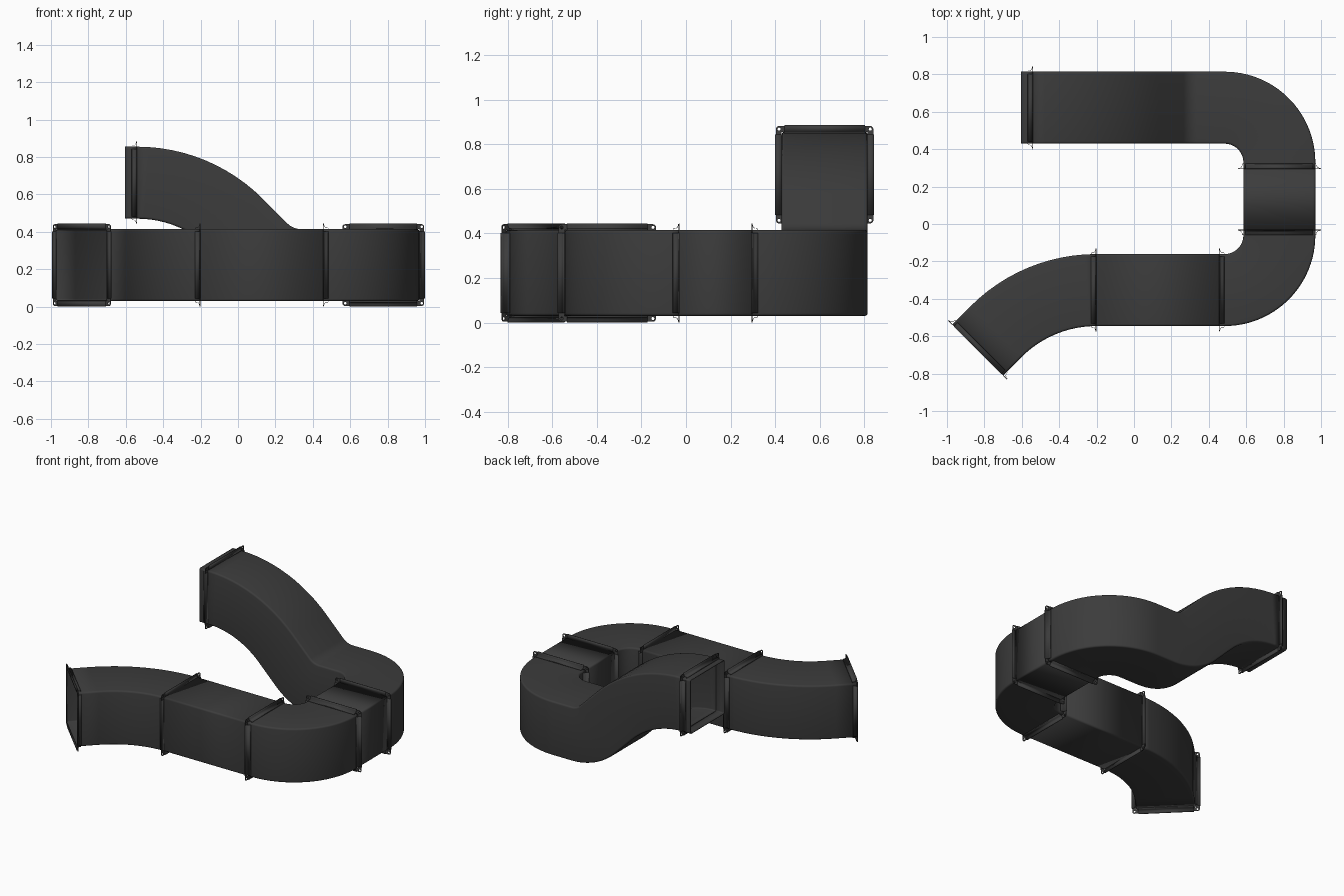
import bpy, bmesh, math
from mathutils import Vector, Matrix

if "Cube" in bpy.data.objects:
    bpy.data.objects.remove(bpy.data.objects["Cube"])

HALF = 0.1925      # half width of the square duct
UP = Vector((0, 0, 1))

metal = bpy.data.materials.new("dark_metal")
metal.diffuse_color = (0.045, 0.045, 0.045, 1)
metal.use_nodes = True
metal.node_tree.nodes["Principled BSDF"].inputs["Base Color"].default_value = metal.diffuse_color


def finish(obj, thick=0, offset=0):
    if obj.name not in bpy.context.collection.objects:
        bpy.context.collection.objects.link(obj)
    obj.data.materials.clear()
    obj.data.materials.append(metal)
    if thick:
        m = obj.modifiers.new("sheet", 'SOLIDIFY')
        m.thickness, m.offset = thick, offset
    bpy.ops.object.select_all(action='DESELECT')
    obj.select_set(True)
    bpy.context.view_layer.objects.active = obj
    bpy.ops.object.shade_smooth_by_angle(angle=math.radians(35))


def frame(t):
    up = (UP - t * UP.dot(t)).normalized()
    return t.cross(up), up


def rounded_corner(cx, cy, r, start, n=4):
    return [(cx + r * math.cos(a), cy + r * math.sin(a))
            for a in (start + math.pi / 2 * k / n for k in range(n + 1))]


SECTION = []
for k, (sx, sy) in enumerate([(1, 1), (-1, 1), (-1, -1), (1, -1)]):
    c = HALF - 0.012
    SECTION += rounded_corner(sx * c, sy * c, 0.012, k * math.pi / 2)

# Moving point that draws the centre line of the run
pos = Vector((-0.836, -0.674, 0.2225))
heading = Vector((1, 1, 0)).normalized()


def duct(name, *moves):
    """moves: ('line', length) or ('turn' / 'pitch', radius, degrees)"""
    global pos, heading
    stations = [(pos.copy(), heading.copy())]
    for kind, *v in moves:
        if kind == 'line':
            pos = pos + heading * v[0]
            stations.append((pos.copy(), heading.copy()))
            continue
        radius, ang = v[0], math.radians(v[1])
        axis = UP if kind == 'turn' else frame(heading)[0]
        centre = pos + axis.cross(heading) * radius * (1 if ang > 0 else -1)
        p0, h0 = pos.copy(), heading.copy()
        n = max(12, int(abs(v[1]) / 3.5))
        for i in range(1, n + 1):
            rot = Matrix.Rotation(ang * i / n, 3, axis)
            pos, heading = centre + rot @ (p0 - centre), rot @ h0
            stations.append((pos.copy(), heading.copy()))
    bm = bmesh.new()
    rings = []
    for p, t in stations:
        side, up = frame(t)
        rings.append([bm.verts.new(p + side * x + up * y) for x, y in SECTION])
    m = len(SECTION)
    for a, b in zip(rings, rings[1:]):
        for j in range(m):
            bm.faces.new((a[j], b[j], b[(j + 1) % m], a[(j + 1) % m]))
    me = bpy.data.meshes.new(name)
    bm.to_mesh(me)
    bm.free()
    finish(bpy.data.objects.new(name, me), 0.005, -1)


# Folded sheet profile: (distance from joint, height above duct)
FOLD = [(0, 0), (0, 0.029), (0.003, 0.029), (0.005, 0.019), (0.009, 0.011),
        (0.015, 0.007), (0.026, 0.006), (0.028, 0)]


def flange(name, p, t, foot):
    """Flange at p with its foot lying along t * foot"""
    f = t * foot
    up = frame(t)[1]
    side = up.cross(f)
    mat = Matrix((side, up, f)).transposed().to_4x4()
    mat.translation = p
    # Four folded bars, open at their ends
    bm = bmesh.new()
    for k in range(4):
        rot = Matrix.Rotation(k * math.pi / 2, 3, 'Z')
        rows = [[bm.verts.new(mat @ (rot @ Vector((s, HALF + h, d)))) for d, h in FOLD]
                for s in (-0.18, 0.18)]
        for i in range(len(FOLD) - 1):
            bm.faces.new((rows[0][i], rows[1][i], rows[1][i + 1], rows[0][i + 1]))
    me = bpy.data.meshes.new(name + "_bars")
    bm.to_mesh(me)
    bm.free()
    finish(bpy.data.objects.new(name + "_bars", me), 0.002, 0)
    # Four corner plates with bolt holes
    cu = bpy.data.curves.new(name, 'CURVE')
    cu.dimensions, cu.fill_mode, cu.extrude = '2D', 'BOTH', 0.0015

    def loop(pts, k):
        rot = Matrix.Rotation(k * math.pi / 2, 3, 'Z')
        sp = cu.splines.new('POLY')
        sp.points.add(len(pts) - 1)
        for q, (x, y) in zip(sp.points, pts):
            q.co = (*(rot @ Vector((x, y, 0))), 1)
        sp.use_cyclic_u = True

    out, leg = 0.2185, 0.155
    for k in range(4):
        loop([(HALF, leg), (out, leg)] + rounded_corner(out - 0.014, out - 0.014, 0.014, 0)
             + [(leg, out), (leg, HALF), (HALF, HALF)], k)
        loop([(0.2045 + 0.007 * math.cos(a), 0.2045 + 0.007 * math.sin(a))
              for a in (i * math.pi / 6 for i in range(12))], k)
    tmp = bpy.data.objects.new(name + "_curve", cu)
    bpy.context.collection.objects.link(tmp)
    bpy.context.view_layer.update()
    deps = bpy.context.evaluated_depsgraph_get()
    me = bpy.data.meshes.new_from_object(tmp.evaluated_get(deps))
    bpy.data.objects.remove(tmp)
    me.transform(mat @ Matrix.Translation((0, 0, 0.002)))
    finish(bpy.data.objects.new(name + "_corners", me))


# Lower run, from the angled open end round to the second bend
flange("lower_end_flange", pos, heading, 1)
duct("angled_bend", ('line', 0.14), ('turn', 0.7575, -45))
flange("angled_bend_flange", pos, heading, -1)
duct("long_straight", ('line', 0.656))
flange("first_bend_inlet_flange", pos, heading, 1)
duct("first_bend", ('line', 0.03), ('turn', 0.2925, 90), ('line', 0.03))
flange("first_bend_outlet_flange", pos, heading, -1)
duct("short_straight", ('line', 0.325))
flange("second_bend_flange", pos, heading, 1)

# Second bend with the rising S section and its open end
duct("second_bend_and_riser", ('line', 0.035), ('turn', 0.2925, 90), ('line', 0.149),
     ('pitch', 0.2925, 45), ('line', 0.188), ('pitch', 0.7575, -45))
flange("upper_end_flange", pos, heading, 1)
duct("upper_end_sleeve", ('line', 0.065))
